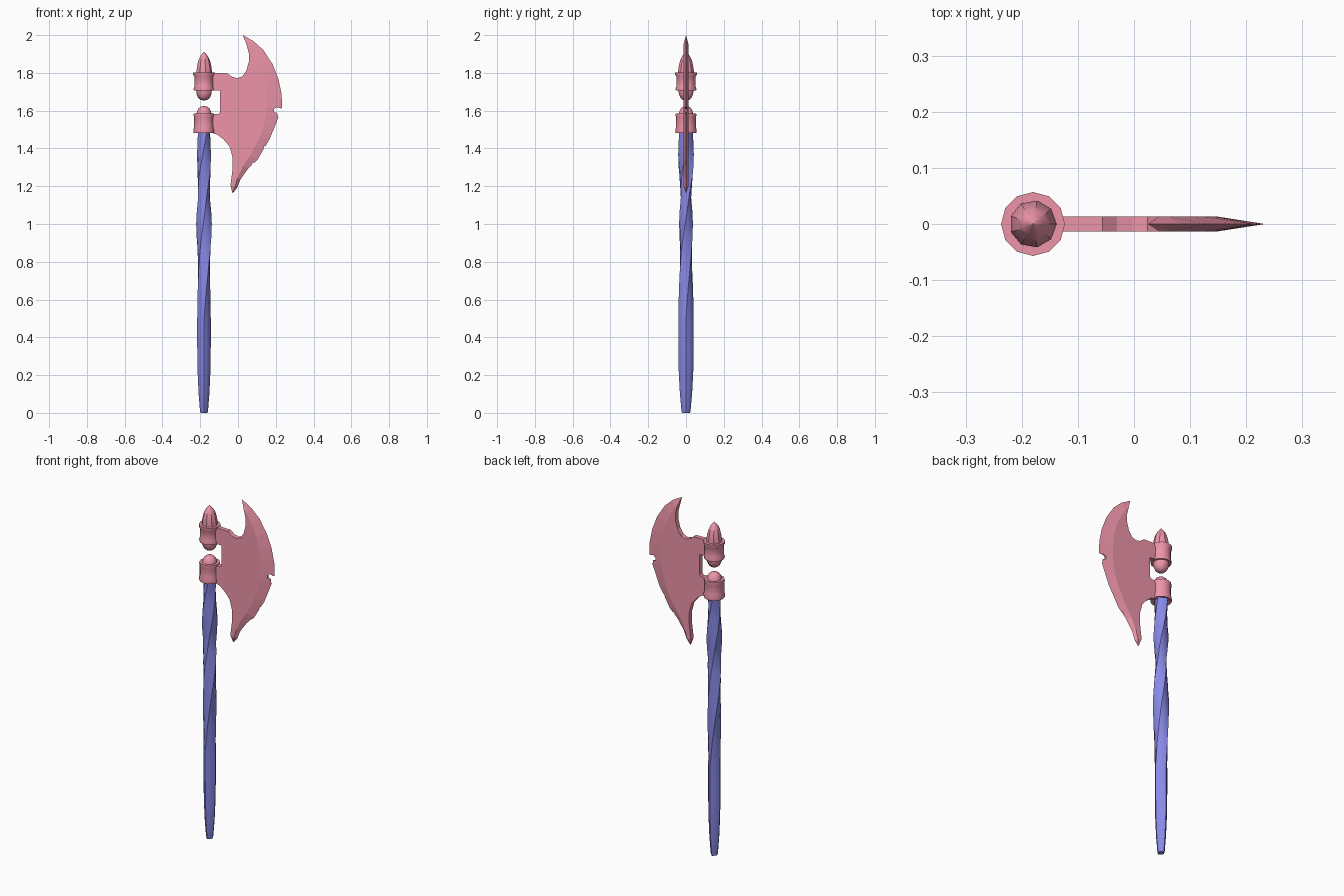
import bpy, bmesh, math

AX = -0.18          # shaft axis in x
T = 0.013           # half thickness of the blade


def material(name, rgb):
    m = bpy.data.materials.new(name)
    m.diffuse_color = (*rgb, 1)
    return m


METAL = material("metal_pink", (0.85, 0.30, 0.40))
WOOD = material("wood_blue", (0.25, 0.25, 0.80))


def finish(bm, name, mat, angle=None):
    bmesh.ops.recalc_face_normals(bm, faces=bm.faces)
    me = bpy.data.meshes.new(name)
    bm.to_mesh(me)
    bm.free()
    ob = bpy.data.objects.new(name, me)
    bpy.context.collection.objects.link(ob)
    if mat:
        me.materials.append(mat)
    bpy.ops.object.select_all(action='DESELECT')
    ob.select_set(True)
    bpy.context.view_layer.objects.active = ob
    if angle:
        bpy.ops.object.shade_smooth_by_angle(angle=math.radians(angle))
    return ob


def skin(name, rings, mat, angle):
    """Join equal rings of points into a capped tube."""
    bm = bmesh.new()
    loops = [[bm.verts.new(p) for p in r] for r in rings]
    n = len(loops[0])
    for a, b in zip(loops, loops[1:]):
        for i in range(n):
            j = (i + 1) % n
            bm.faces.new((a[i], a[j], b[j], b[i]))
    bm.faces.new(loops[0][::-1])
    bm.faces.new(loops[-1])
    return finish(bm, name, mat, angle)


def turned(name, profile, sides):
    rings = [[(AX + r * math.cos(2 * math.pi * i / sides),
               r * math.sin(2 * math.pi * i / sides), z)
              for i in range(sides)] for r, z in profile]
    return skin(name, rings, METAL, 35)


# Twisted wooden handle: lobed section, straight below and spiralling above
shape = [(0.0, 0.020), (0.01, 0.023), (0.10, 0.031), (0.22, 0.037), (0.35, 0.039),
         (0.50, 0.039), (0.65, 0.038), (0.75, 0.038), (0.84, 0.039), (0.92, 0.040),
         (1.00, 0.040), (1.07, 0.037), (1.13, 0.033), (1.19, 0.037), (1.25, 0.041),
         (1.31, 0.042), (1.37, 0.040), (1.43, 0.038), (1.50, 0.038)]
rings = []
for z, r in shape:
    twist = 3.6 * max(0, (z - 0.5)) ** 1.3
    ring = []
    for i in range(12):
        a = 2 * math.pi * i / 12
        k = r * (0.93 + 0.09 * math.cos(4 * a))
        x, y = 0.90 * k * math.cos(a), 1.02 * k * math.sin(a)
        c, s = math.cos(twist), math.sin(twist)
        ring.append((AX + x * c - y * s, x * s + y * c, z))
    rings.append(ring)
skin("handle", rings, WOOD, 25)

# Socket collars
turned("lower_collar", [(0.038, 1.49), (0.055, 1.482), (0.057, 1.495), (0.052, 1.515),
                        (0.052, 1.565), (0.055, 1.575), (0.054, 1.586), (0.038, 1.586)], 12)
turned("upper_collar", [(0.040, 1.708), (0.054, 1.706), (0.055, 1.716), (0.051, 1.728),
                        (0.051, 1.78), (0.057, 1.79), (0.057, 1.803), (0.040, 1.803)], 12)

# Rounded plugs and the pointed finial
turned("lower_cap", [(0.040, 1.57), (0.039, 1.590), (0.031, 1.610), (0.016, 1.622),
                     (0.002, 1.624)], 10)
turned("upper_plug", [(0.002, 1.654), (0.018, 1.657), (0.031, 1.668), (0.040, 1.688),
                      (0.042, 1.72)], 10)
turned("top_spike", [(0.042, 1.79), (0.042, 1.812), (0.038, 1.84), (0.031, 1.868),
                     (0.020, 1.89), (0.001, 1.912)], 9)

# Blade: flat cheek, ground bevel running out to a sharp edge
tip_top, tip_low = (0.025, 2.0), (-0.029, 1.162)
upper = [(-0.15, 1.708), (-0.15, 1.80), (-0.056, 1.798), (-0.03, 1.778), (-0.003, 1.772),
         (0.024, 1.782), (0.045, 1.814), (0.058, 1.862), (0.057, 1.904), (0.045, 1.952)]
lower = [(-0.040, 1.204), (-0.029, 1.289), (-0.029, 1.353), (-0.045, 1.411),
         (-0.077, 1.448), (-0.108, 1.472), (-0.15, 1.486), (-0.15, 1.582),
         (-0.105, 1.582), (-0.095, 1.592), (-0.095, 1.706)]
edge = [(0.082, 1.968), (0.135, 1.92), (0.183, 1.846), (0.214, 1.767), (0.231, 1.687),
        (0.233, 1.618), (0.214, 1.565), (0.193, 1.512), (0.167, 1.448), (0.132, 1.39),
        (0.103, 1.340), (0.056, 1.297), (0.013, 1.236), (-0.003, 1.194)]
ridge = [(0.062, 1.935), (0.095, 1.88), (0.125, 1.82), (0.143, 1.755), (0.150, 1.685),
         (0.150, 1.62), (0.146, 1.57), (0.135, 1.52), (0.115, 1.46), (0.088, 1.405),
         (0.062, 1.36), (0.028, 1.31), (-0.002, 1.245), (-0.015, 1.20)]

bm = bmesh.new()
rim = [bm.verts.new((x, 0, z)) for x, z in [tip_top] + edge + [tip_low]]
back_edges = []
for y in (-T, T):
    u, r, l = ([bm.verts.new((x, y, z)) for x, z in pts] for pts in (upper, ridge, lower))
    bm.faces.new(u + r + l)
    bm.faces.new((u[-1], rim[0], r[0]))
    bm.faces.new((rim[0], rim[1], r[0]))
    for i in range(len(r) - 1):
        bm.faces.new((r[i], rim[i + 1], rim[i + 2], r[i + 1]))
    bm.faces.new((r[-1], rim[-2], rim[-1]))
    bm.faces.new((r[-1], rim[-1], l[0]))
    back_edges.append(l + u)
f, b = back_edges
for i in range(len(f) - 1):
    bm.faces.new((f[i], f[i + 1], b[i + 1], b[i]))
bm.faces.new((f[-1], rim[0], b[-1]))
bm.faces.new((f[0], b[0], rim[-1]))
blade = finish(bm, "axe_blade", METAL)

# Chips knocked out of the cutting edge
chips = [[(0.25, 1.622), (0.225, 1.612), (0.205, 1.619), (0.190, 1.608),
          (0.192, 1.592), (0.207, 1.588), (0.211, 1.571), (0.25, 1.56)],
         [(0.16, 1.41), (0.139, 1.412), (0.134, 1.399), (0.15, 1.38)],
         [(0.10, 1.31), (0.080, 1.327), (0.072, 1.316), (0.085, 1.30)]]
for chip in chips:
    cutter = skin("chip_cutter", [[(x, y, z) for x, z in chip] for y in (-0.05, 0.05)],
                  None, None)
    cutter.hide_render = True
    bpy.context.view_layer.objects.active = blade
    mod = blade.modifiers.new("chip", 'BOOLEAN')
    mod.operation, mod.solver, mod.object = 'DIFFERENCE', 'EXACT', cutter
    bpy.ops.object.modifier_apply(modifier=mod.name)
    bpy.data.objects.remove(cutter)
